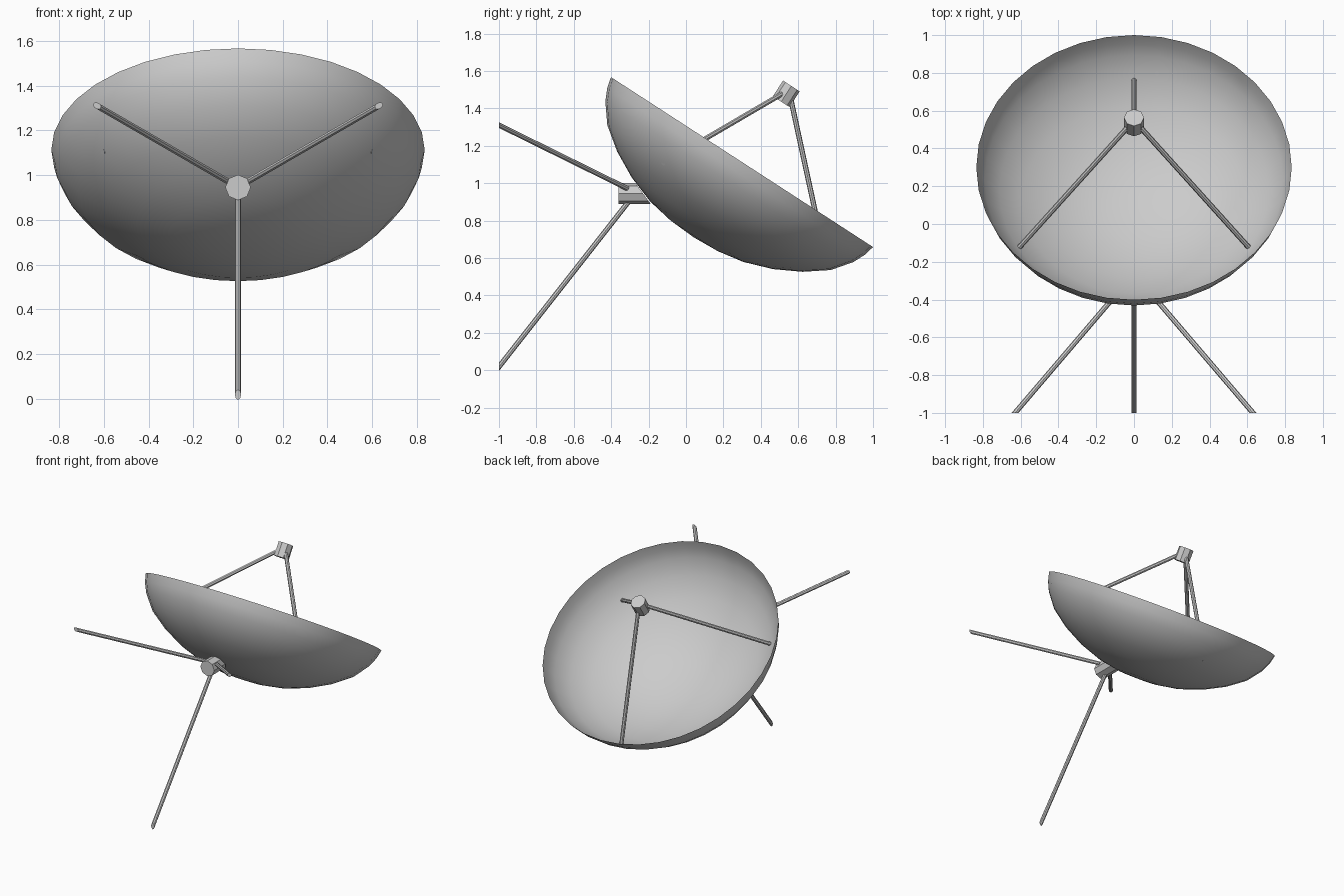
import bpy, bmesh, math
from mathutils import Vector, Matrix

if "Cube" in bpy.data.objects:
    bpy.data.objects.remove(bpy.data.objects["Cube"])

grey = bpy.data.materials.new("light_grey")
grey.diffuse_color = (0.6, 0.6, 0.6, 1)
grey.use_nodes = True
grey.node_tree.nodes["Principled BSDF"].inputs["Base Color"].default_value = grey.diffuse_color

# Dish frame: rim centre, with local z along the tilted dish axis
TILT = math.atan2(0.544, 0.839)
FRAME = Matrix.Translation((0, 0.2995, 1.1125)) @ Matrix.Rotation(-TILT, 4, 'X')


def finish(name, bm, smooth_angle=None):
    me = bpy.data.meshes.new(name)
    bm.to_mesh(me)
    bm.free()
    me.materials.append(grey)
    ob = bpy.data.objects.new(name, me)
    bpy.context.collection.objects.link(ob)
    if smooth_angle:
        bpy.ops.object.select_all(action='DESELECT')
        ob.select_set(True)
        bpy.context.view_layer.objects.active = ob
        bpy.ops.object.shade_smooth_by_angle(angle=math.radians(smooth_angle))
    return ob


def rod(name, a, b, radius, sides=8, cut_y=None, adjust=None):
    """Cylinder from a to b; cut_y slices the b end on a plane of constant y."""
    a, b = Vector(a), Vector(b)
    d = (b - a).normalized()
    rot = d.to_track_quat('Z', 'Y').to_matrix().to_4x4()
    bm = bmesh.new()
    bmesh.ops.create_cone(bm, cap_ends=True, segments=sides, radius1=radius,
                          radius2=radius, depth=(b - a).length,
                          matrix=Matrix.Translation((a + b) / 2) @ rot)
    for v in bm.verts:
        if cut_y is not None and (v.co - b).length < (v.co - a).length:
            v.co += d * ((cut_y - v.co.y) / d.y)
        if adjust:
            adjust(v)
    return finish(name, bm)


# Dish: thin bowl, profile of radius and depth spun about its axis
profile = [(0, .478), (.15, .47), (.2965, .444), (.45, .39), (.591, .316),
           (.712, .226), (.79, .125), (.82, .06), (.835, 0)]
SEG = 36
bm = bmesh.new()
rings = []
for r, depth in profile[1:]:
    rings.append([bm.verts.new(FRAME @ Vector((r * math.sin(k * math.tau / SEG),
                                               r * math.cos(k * math.tau / SEG), -depth)))
                  for k in range(SEG)])
tip = bm.verts.new(FRAME @ Vector((0, 0, -profile[0][1])))
for k in range(SEG):
    n = (k + 1) % SEG
    bm.faces.new((tip, rings[0][k], rings[0][n]))
    for lo, hi in zip(rings, rings[1:]):
        bm.faces.new((lo[k], hi[k], hi[n], lo[n]))
bmesh.ops.recalc_face_normals(bm, faces=bm.faces)
finish("dish", bm, 30)

# Receiver on the dish axis, carried by three struts
rod("receiver", FRAME @ Vector((0, 0, .385)), FRAME @ Vector((0, 0, .485)), .053)
for i in range(3):
    ang = math.radians(90 + 120 * i)
    c, s = math.cos(ang), math.sin(ang)
    rod(f"receiver_strut_{i + 1}", FRAME @ Vector((.03 * c, .03 * s, .43)),
        FRAME @ Vector((.70 * c, .70 * s, -.235)), .014)


# Rear hub, its far end trimmed to the slope of the dish
def trim(v):
    if v.co.y > -.3:
        v.co.y = -.19 - .73 * (v.co.z - .89)


rod("rear_hub", (0, -.36, .945), (0, -.19, .945), .057, adjust=trim)

# Support legs, ends cut flat against the rear plane
rod("lower_leg", (0, -.30, .91), (0, -1, .018), .014, cut_y=-1)
for side, sx in (("left", -1), ("right", 1)):
    rod(f"upper_leg_{side}", (sx * .045, -.315, .972), (sx * .63, -1, 1.31), .014, cut_y=-1)
